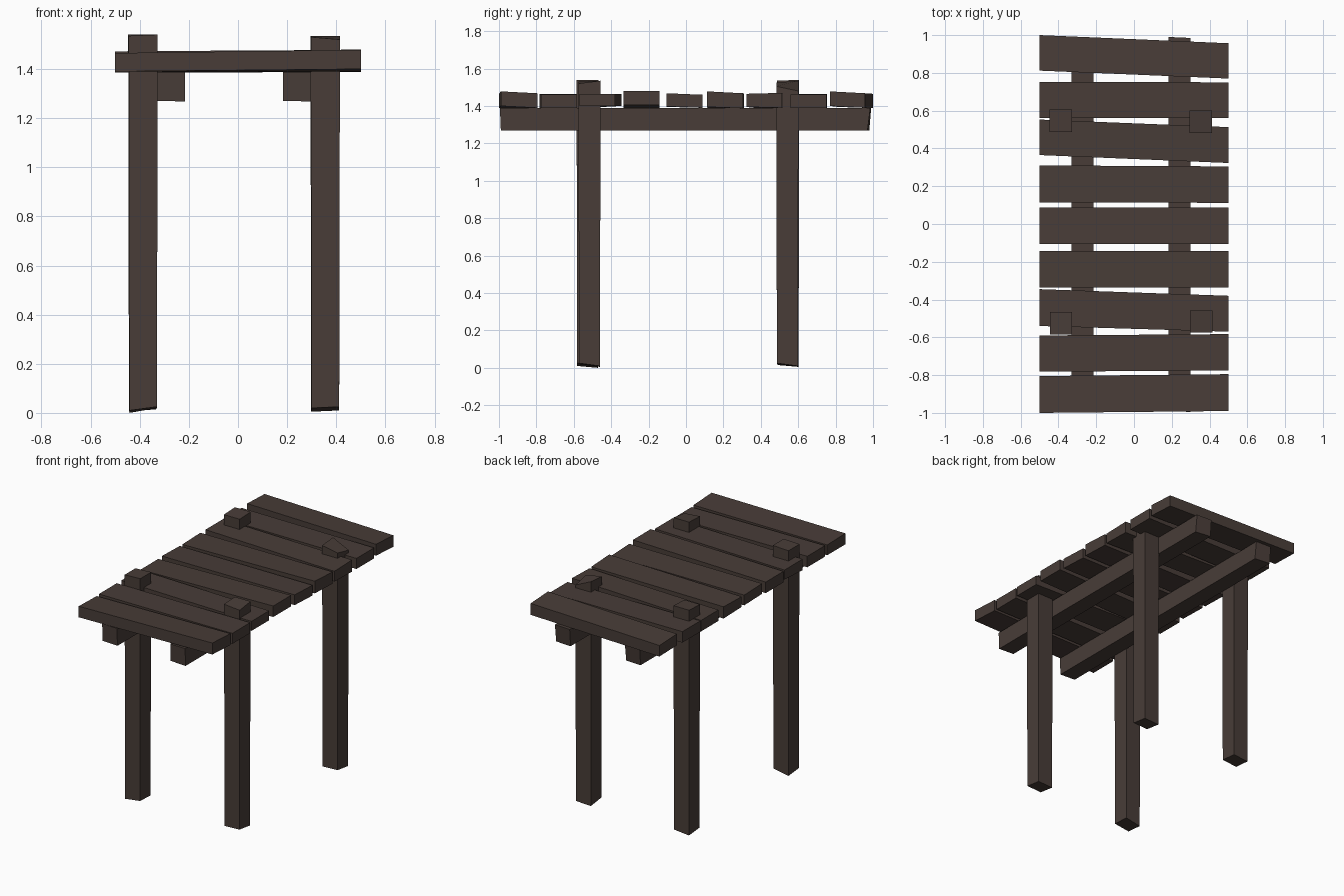
import bpy, bmesh

wood = bpy.data.materials.new("dark_wood")
wood.diffuse_color = (0.065, 0.046, 0.039, 1)


def timber(name, end_a, end_b):
    """Rough-cut timber: a six-sided block joining two four-cornered ends."""
    bm = bmesh.new()
    a = [bm.verts.new(p) for p in end_a]
    b = [bm.verts.new(p) for p in end_b]
    bm.faces.new(a)
    bm.faces.new(b[::-1])
    for i in range(4):
        j = (i + 1) % 4
        bm.faces.new((a[i], b[i], b[j], a[j]))
    bmesh.ops.recalc_face_normals(bm, faces=bm.faces)
    mesh = bpy.data.meshes.new(name)
    bm.to_mesh(mesh)
    bm.free()
    mesh.materials.append(wood)
    obj = bpy.data.objects.new(name, mesh)
    bpy.context.collection.objects.link(obj)


def post(name, x, y, low, high):
    """Upright with slanted cuts; low/high give z at the four corners."""
    def ring(r, zs):
        signs = ((-1, -1), (1, -1), (1, 1), (-1, 1))
        return [(x + sx * r, y + sy * r, z) for (sx, sy), z in zip(signs, zs)]
    timber(name, ring(0.056, low), ring(0.059, high))


def plank(name, left, right):
    """Board across x; each end is (y0, y1, bottom0, bottom1, top0, top1)."""
    def ring(x, e):
        y0, y1, b0, b1, t0, t1 = e
        return [(x, y0, b0), (x, y1, b1), (x, y1, t1), (x, y0, t0)]
    timber(name, ring(-0.5, left), ring(0.5, right))


# Four posts poking up through the deck
post("front_left_post", -0.386, -0.526, (0.01, 0.025, 0.02, 0.0), (1.535, 1.54, 1.54, 1.535))
post("front_right_post", 0.356, -0.516, (0.02, 0.025, 0.01, 0.005), (1.53, 1.52, 1.535, 1.535))
post("back_left_post", -0.388, 0.546, (0.015, 0.025, 0.015, 0.005), (1.535, 1.535, 1.54, 1.54))
post("back_right_post", 0.354, 0.542, (0.02, 0.025, 0.01, 0.005), (1.525, 1.505, 1.48, 1.535))

# Two long beams on the inner sides of the posts
for name, x0, x1, back in (("left_beam", -0.33, -0.215, 0.97),
                           ("right_beam", 0.183, 0.298, 0.99)):
    timber(name,
           [(x0, -0.985, 1.27), (x1, -0.99, 1.268), (x1, -0.995, 1.388), (x0, -0.99, 1.388)],
           [(x0, back - 0.01, 1.27), (x1, back - 0.02, 1.268), (x1, back - 0.005, 1.388), (x0, back, 1.388)])

# Nine uneven deck planks, from front to back
ends = [
    ((-1.0, -0.805, 1.39, 1.39, 1.465, 1.46), (-0.99, -0.795, 1.40, 1.39, 1.478, 1.468)),
    ((-0.782, -0.59, 1.39, 1.39, 1.465, 1.465), (-0.775, -0.583, 1.39, 1.39, 1.462, 1.462)),
    ((-0.54, -0.345, 1.39, 1.40, 1.465, 1.465), (-0.57, -0.38, 1.40, 1.40, 1.465, 1.465)),
    ((-0.335, -0.143, 1.385, 1.385, 1.46, 1.46), (-0.335, -0.143, 1.405, 1.405, 1.48, 1.48)),
    ((-0.105, 0.088, 1.395, 1.39, 1.465, 1.46), (-0.105, 0.088, 1.398, 1.39, 1.468, 1.46)),
    ((0.115, 0.31, 1.39, 1.385, 1.46, 1.465), (0.112, 0.305, 1.395, 1.388, 1.478, 1.468)),
    ((0.365, 0.553, 1.39, 1.39, 1.465, 1.465), (0.323, 0.513, 1.395, 1.39, 1.465, 1.47)),
    ((0.56, 0.753, 1.39, 1.39, 1.465, 1.465), (0.56, 0.75, 1.39, 1.39, 1.462, 1.462)),
    ((0.812, 1.0, 1.395, 1.39, 1.472, 1.465), (0.77, 0.957, 1.40, 1.39, 1.478, 1.468)),
]
for i, (left, right) in enumerate(ends):
    plank(f"deck_plank_{i + 1}", left, right)
